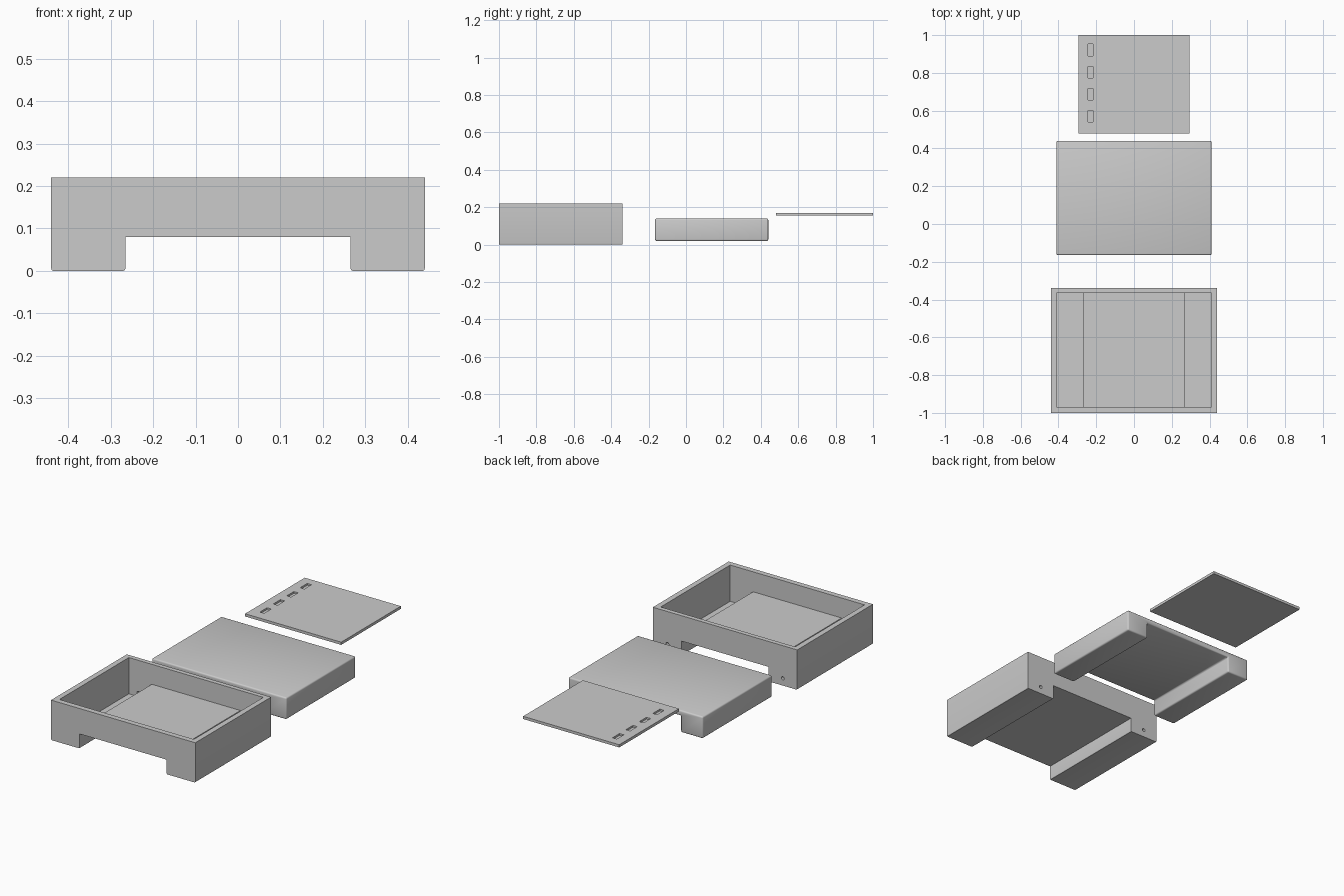
import bpy, bmesh
from math import pi

if "Cube" in bpy.data.objects:
    bpy.data.objects.remove(bpy.data.objects["Cube"])


def finish(bm, name):
    bmesh.ops.recalc_face_normals(bm, faces=bm.faces)
    mesh = bpy.data.meshes.new(name)
    bm.to_mesh(mesh)
    bm.free()
    ob = bpy.data.objects.new(name, mesh)
    bpy.context.collection.objects.link(ob)
    return ob


def bridge(name, half, inner, low, step, top, y0, y1, foot_round=0):
    """Upside-down U profile, mirrored about x = 0 and extruded along y."""
    side = [(half, top), (half, low), (inner, low), (inner, step)]
    pts = side + [(-x, z) for x, z in reversed(side)]
    bm = bmesh.new()
    face = bm.faces.new([bm.verts.new((x, y0, z)) for x, z in pts])
    ext = bmesh.ops.extrude_face_region(bm, geom=[face])
    for v in ext["geom"]:
        if isinstance(v, bmesh.types.BMVert):
            v.co.y = y1
    if foot_round:
        edges = [e for e in bm.edges
                 if all(abs(v.co.z - low) < 1e-5 for v in e.verts)
                 and abs(e.verts[0].co.y - e.verts[1].co.y) > 0.1]
        bmesh.ops.bevel(bm, geom=edges, offset=foot_round, segments=3,
                        profile=0.5, affect='EDGES')
    return finish(bm, name)


def box(name, lo, hi):
    bm = bmesh.new()
    bmesh.ops.create_cube(bm, size=1)
    for v in bm.verts:
        for i in range(3):
            v.co[i] = hi[i] if v.co[i] > 0 else lo[i]
    return finish(bm, name)


def apply_modifiers(ob):
    bpy.context.view_layer.update()
    dg = bpy.context.evaluated_depsgraph_get()
    mesh = bpy.data.meshes.new_from_object(ob.evaluated_get(dg))
    ob.modifiers.clear()
    ob.data = mesh


def cut(ob, cutter):
    cutter.hide_render = True
    m = ob.modifiers.new("cut", 'BOOLEAN')
    m.operation = 'DIFFERENCE'
    m.solver = 'EXACT'
    m.object = cutter
    apply_modifiers(ob)
    bpy.data.objects.remove(cutter)


def smooth(ob):
    bpy.ops.object.select_all(action='DESELECT')
    ob.select_set(True)
    bpy.context.view_layer.objects.active = ob
    bpy.ops.object.shade_smooth_by_angle(angle=pi / 6)


# Open tray on two long feet, hollowed out down into the feet
tray = bridge("tray", 0.44, 0.265, 0.0, 0.08, 0.22, -1.0, -0.34, 0.006)
cut(tray, bridge("cavity_cutter", 0.41, 0.27, 0.02, 0.11, 0.3, -0.97, -0.365))

# Small round holes through the back wall, one per foot
for sx in (-1, 1):
    bpy.ops.mesh.primitive_cylinder_add(vertices=24, radius=0.009, depth=0.1,
                                        location=(sx * 0.352, -0.35, 0.04),
                                        rotation=(pi / 2, 0, 0))
    cut(tray, bpy.context.object)
smooth(tray)

# Insert that fills the tray cavity, with softened edges
insert = bridge("insert", 0.41, 0.275, 0.02, 0.11, 0.14, -0.165, 0.44)
bev = insert.modifiers.new("soft_edges", 'BEVEL')
bev.width = 0.008
bev.segments = 3
apply_modifiers(insert)
smooth(insert)

# Thin cover plate with a row of shallow slots
plate = box("cover_plate", (-0.293, 0.48, 0.155), (0.293, 1.0, 0.17))
for i in range(4):
    y = 0.57 + i * 0.117
    cut(plate, box("slot_cutter", (-0.244, y - 0.031, 0.16),
                   (-0.218, y + 0.031, 0.2)))
